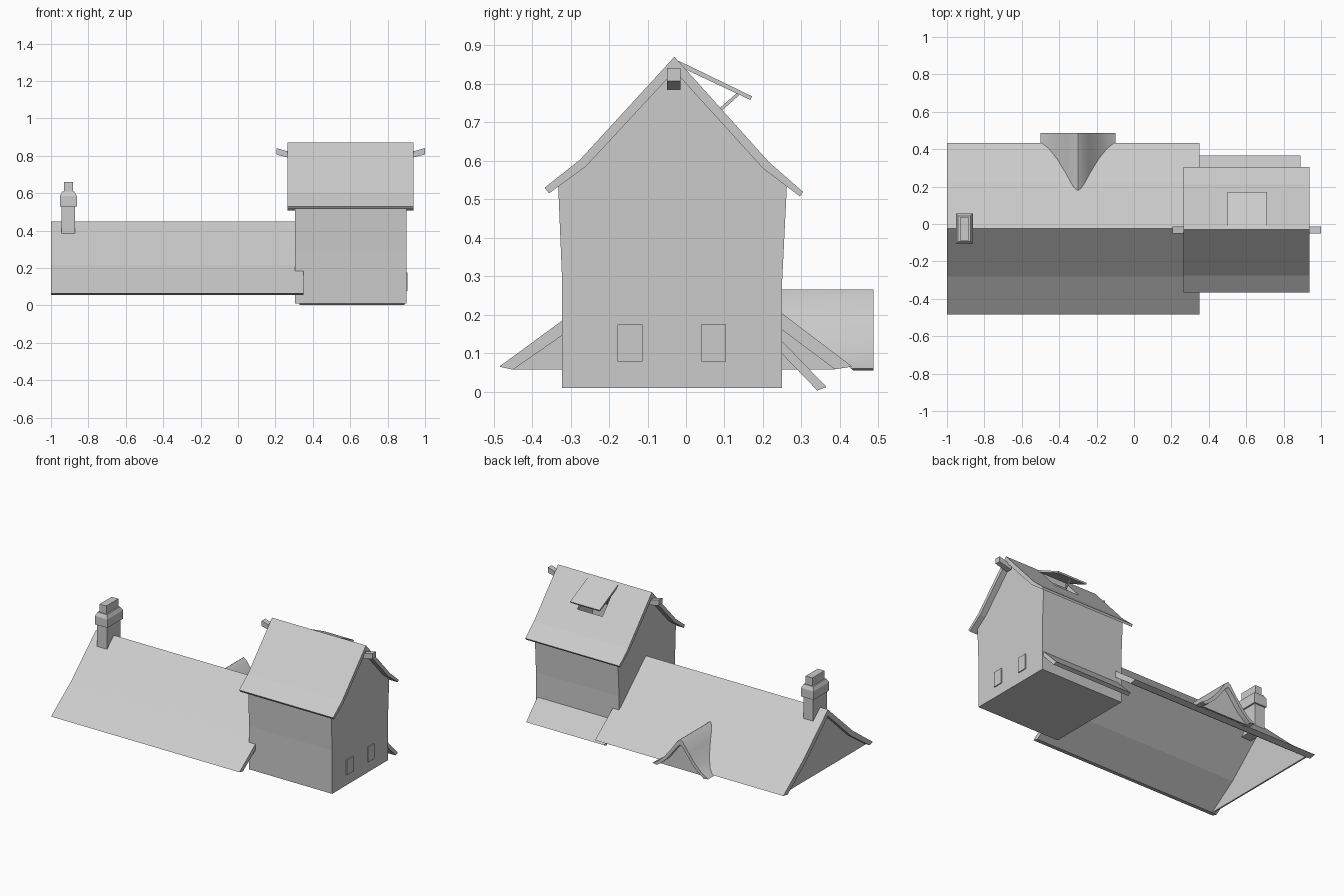
import bpy, bmesh
from mathutils import Vector

if "Cube" in bpy.data.objects:
    bpy.data.objects.remove(bpy.data.objects["Cube"])


def make(name, verts, faces):
    me = bpy.data.meshes.new(name)
    bm = bmesh.new()
    vs = [bm.verts.new(v) for v in verts]
    for f in faces:
        bm.faces.new([vs[i] for i in f])
    bmesh.ops.recalc_face_normals(bm, faces=bm.faces[:])
    bm.to_mesh(me)
    bm.free()
    ob = bpy.data.objects.new(name, me)
    bpy.context.collection.objects.link(ob)
    return ob


def loft(name, start, end):
    """Closed solid between two matching 3D outlines."""
    n = len(start)
    sides = [(i, (i + 1) % n, n + (i + 1) % n, n + i) for i in range(n)]
    return make(name, start + end, sides + [tuple(range(n)), tuple(range(n, 2 * n))])


def prism_x(name, outline, x0, x1):
    """Extrude a (y, z) outline along x."""
    return loft(name, [(x0, y, z) for y, z in outline], [(x1, y, z) for y, z in outline])


def box(name, x0, x1, y0, y1, z0, z1):
    return prism_x(name, [(y0, z0), (y1, z0), (y1, z1), (y0, z1)], x0, x1)


# Long low roof: bent shell, open underneath
long_outer = [(-0.485, 0.065), (-0.28, 0.215), (-0.025, 0.45), (0.225, 0.222), (0.432, 0.065)]
long_inner = [(0.387, 0.058), (0.21, 0.19), (-0.025, 0.408), (-0.265, 0.185), (-0.45, 0.057)]
prism_x("long_roof", long_outer + long_inner, -1.0, 0.35)
prism_x("long_roof_end_wall", long_inner, -0.975, -0.965)

# Tower walls: slightly flared at the top, open under the roof
tower = prism_x("tower_walls", [
    (-0.322, 0.01), (-0.322, 0.29), (-0.332, 0.533), (-0.26, 0.587), (-0.03, 0.835),
    (0.2, 0.582), (0.262, 0.533), (0.25, 0.29), (0.25, 0.01)], 0.305, 0.9)
bm = bmesh.new()
bm.from_mesh(tower.data)
bmesh.ops.delete(bm, geom=[f for f in bm.faces if f.normal.z > 0.3], context='FACES')
bm.to_mesh(tower.data)
bm.free()

# Tower roof with a hatch opening
roof = prism_x("tower_roof", [
    (-0.367, 0.53), (-0.275, 0.603), (-0.03, 0.87), (0.215, 0.597), (0.304, 0.519),
    (0.296, 0.507), (0.2, 0.58), (-0.03, 0.833), (-0.26, 0.585), (-0.356, 0.515)], 0.265, 0.938)
cutter = box("hatch_cutter", 0.515, 0.695, 0.0, 0.12, 0.6, 0.95)
cutter.hide_render = True
cutter.hide_viewport = True
cutter.display_type = 'WIRE'
mod = roof.modifiers.new("hatch", 'BOOLEAN')
mod.operation = 'DIFFERENCE'
mod.solver = 'EXACT'
mod.object = cutter

# Propped hatch and its stay
prism_x("hatch_panel", [(-0.02, 0.86), (0.172, 0.767), (0.167, 0.758), (-0.02, 0.846)], 0.5, 0.71)
prism_x("hatch_stay", [(0.088, 0.737), (0.131, 0.775), (0.138, 0.77), (0.094, 0.731)], 0.585, 0.595)

# Ridge beam ends, tilted upward
for side, name in ((1, "right"), (-1, "left")):
    prof = [(0.31, 0.785), (0.397, 0.807), (0.397, 0.841), (0.31, 0.817)]
    loft("ridge_beam_" + name,
         [(0.602 + side * x, -0.05, z) for x, z in prof],
         [(0.602 + side * x, -0.014, z) for x, z in prof])

# Small lean-to roof behind the tower
prism_x("lean_to_roof", [(0.24, 0.141), (0.365, 0.012), (0.341, 0.003), (0.24, 0.108)], 0.33, 0.89)

# Shutters on the right wall
for i, y in enumerate((-0.145, 0.072)):
    box("shutter_%d" % (i + 1), 0.89, 0.906, y - 0.033, y + 0.032, 0.078, 0.175)


# Curved dormer running into the back slope of the long roof
def roof_y(z):
    if z > 0.222:
        return -0.025 + (0.45 - z) * 0.25 / 0.228
    return 0.225 + (0.222 - z) * 0.207 / 0.157


half_out = [(0.2, 0.06), (0.155, 0.087), (0.11, 0.13), (0.06, 0.193), (0.02, 0.25)]
half_in = [(0.168, 0.055), (0.14, 0.075), (0.098, 0.112), (0.05, 0.173), (0.02, 0.212)]
outer = [(-x, z) for x, z in half_out] + [(0, 0.265)] + half_out[::-1]
inner = half_in + [(0, 0.23)] + [(-x, z) for x, z in half_in[::-1]]
ring = outer + inner
dormer = loft("dormer_roof", [(-0.3 + x, 0.487, z) for x, z in ring],
              [(-0.3 + x, roof_y(z) - 0.01, z) for x, z in ring])
loft("dormer_wall", [(-0.3 + x, 0.455, z) for x, z in inner],
     [(-0.3 + x, 0.447, z) for x, z in inner])
bpy.context.view_layer.objects.active = dormer
dormer.select_set(True)
bpy.ops.object.shade_smooth_by_angle(angle=0.5)

# Chimney: stack, collar with sloped shoulders, pot
box("chimney_stack", -0.943, -0.872, -0.095, 0.045, 0.36, 0.54)
box("chimney_collar", -0.952, -0.862, -0.105, 0.055, 0.53, 0.585)
loft("chimney_shoulder",
     [(-0.952, -0.105, 0.585), (-0.862, -0.105, 0.585), (-0.862, 0.055, 0.585), (-0.952, 0.055, 0.585)],
     [(-0.94, -0.093, 0.608), (-0.874, -0.093, 0.608), (-0.874, 0.043, 0.608), (-0.94, 0.043, 0.608)])
box("chimney_pot", -0.931, -0.883, -0.087, 0.036, 0.6, 0.66)
